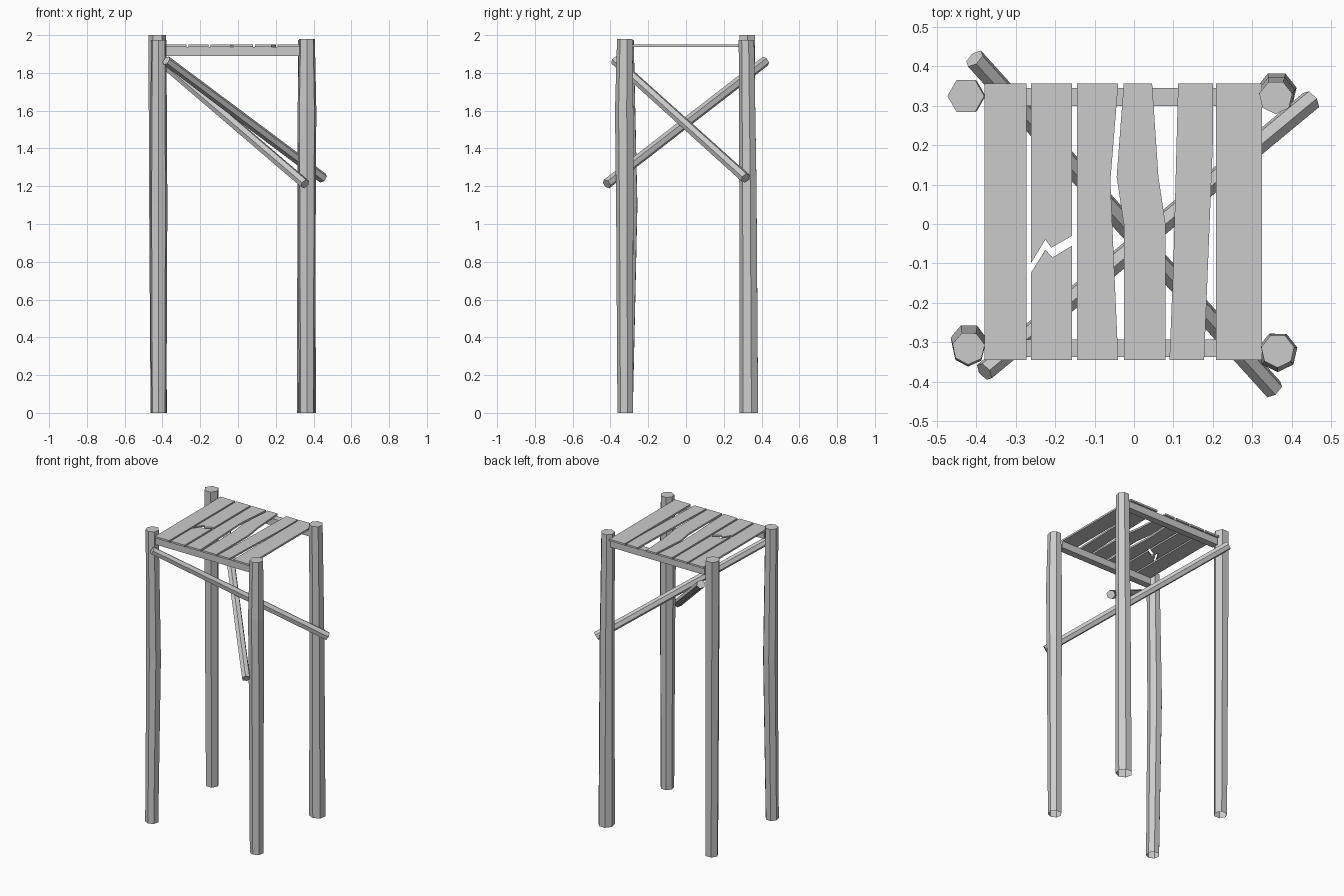
import bpy, bmesh, math
from mathutils import Vector

cube = bpy.data.objects.get("Cube")
if cube:
    bpy.data.objects.remove(cube)

grey = bpy.data.materials.new("weathered grey wood")
grey.use_nodes = True
grey.diffuse_color = (0.6, 0.6, 0.6, 1)
grey.node_tree.nodes["Principled BSDF"].inputs["Base Color"].default_value = (0.6, 0.6, 0.6, 1)


def finish(name, bm):
    bmesh.ops.recalc_face_normals(bm, faces=bm.faces)
    mesh = bpy.data.meshes.new(name)
    bm.to_mesh(mesh)
    bm.free()
    mesh.materials.append(grey)
    obj = bpy.data.objects.new(name, mesh)
    bpy.context.collection.objects.link(obj)
    return obj


def log(name, rings, sides, turn=0.0, open_bottom=False):
    """Loft polygon rings (centre, radius) from bottom to top, square to the log's main axis."""
    bm = bmesh.new()
    axis = Vector(rings[-1][0]) - Vector(rings[0][0])
    upright = abs(axis.normalized().z) > 0.95
    u = Vector((1, 0, 0)) if upright else axis.cross(Vector((0, 0, 1))).normalized()
    v = Vector((0, 1, 0)) if upright else axis.cross(u).normalized()
    loops = []
    for centre, r in rings:
        angles = [turn + math.tau * i / sides for i in range(sides)]
        loops.append([bm.verts.new(Vector(centre) + r * (math.cos(a) * u + math.sin(a) * v))
                      for a in angles])
    for low, high in zip(loops, loops[1:]):
        for i in range(sides):
            j = (i + 1) % sides
            bm.faces.new((low[i], low[j], high[j], high[i]))
    bm.faces.new(loops[-1])
    if not open_bottom:
        bm.faces.new(loops[0])
    return finish(name, bm)


def slab(name, outline, bottom, top):
    """Extrude a flat outline upwards."""
    bm = bmesh.new()
    face = bm.faces.new([bm.verts.new((x, y, bottom)) for x, y in outline])
    new = bmesh.ops.extrude_face_region(bm, geom=[face])["geom"]
    bmesh.ops.translate(bm, vec=(0, 0, top - bottom),
                        verts=[e for e in new if isinstance(e, bmesh.types.BMVert)])
    return finish(name, bm)


def box_outline(x0, x1, y0, y1):
    return [(x0, y0), (x1, y0), (x1, y1), (x0, y1)]


# Four crooked posts
log("front_right_post", [((-0.42, -0.32, 0), 0.042), ((-0.42, -0.30, 1.1), 0.047),
                         ((-0.42, -0.315, 1.975), 0.042)], 7, 0.2, True)
log("front_left_post", [((0.365, -0.32, 0), 0.043), ((0.365, -0.322, 1.1), 0.048),
                        ((0.365, -0.325, 1.6), 0.051), ((0.365, -0.322, 1.98), 0.043)], 7, 0.22, True)
log("back_left_post", [((0.362, 0.335, 0), 0.052), ((0.362, 0.33, 1.2), 0.048),
                       ((0.36, 0.322, 1.975), 0.043)], 7, 0.22, True)
log("back_right_post", [((-0.42, 0.325, 0), 0.043), ((-0.425, 0.325, 1.2), 0.046),
                        ((-0.427, 0.325, 2), 0.047)], 6, 0, True)

# Diagonal braces crossing under the platform
log("front_brace", [((0.45, 0.315, 1.243), 0.028), ((-0.38, -0.375, 1.865), 0.026)], 6, 0.3)
log("back_brace", [((0.355, -0.42, 1.212), 0.027), ((-0.405, 0.42, 1.862), 0.027)], 6, 0.3)

# Rails carrying the planks
slab("front_rail", box_outline(-0.38, 0.325, -0.338, -0.293), 1.89, 1.937)
slab("back_rail", box_outline(-0.38, 0.325, 0.3, 0.345), 1.89, 1.937)

# Thin planks, some split and warped
FRONT, BACK = -0.346, 0.357
planks = {
    "plank_1": box_outline(-0.38, -0.273, FRONT, BACK),
    "plank_2_front": [(-0.262, FRONT), (-0.157, FRONT), (-0.157, -0.055), (-0.207, -0.085),
                      (-0.225, -0.065), (-0.262, -0.125)],
    "plank_2_back": [(-0.262, -0.1), (-0.225, -0.04), (-0.21, -0.06), (-0.157, -0.03),
                     (-0.157, BACK), (-0.262, BACK)],
    "plank_3": [(-0.145, FRONT), (-0.04, FRONT), (-0.06, 0.11), (-0.04, BACK), (-0.145, BACK)],
    "plank_4": [(-0.026, FRONT), (0.08, FRONT), (0.08, 0), (0.062, 0.12), (0.046, BACK),
                (-0.026, BACK), (-0.044, 0.12), (-0.026, 0)],
    "plank_5": [(0.09, FRONT), (0.178, FRONT), (0.186, -0.15), (0.2, 0.2), (0.2, BACK),
                (0.112, BACK), (0.108, 0.2), (0.1, -0.1)],
    "plank_6": box_outline(0.208, 0.325, FRONT, BACK),
}
for name, outline in planks.items():
    slab(name, outline, 1.937, 1.949)
